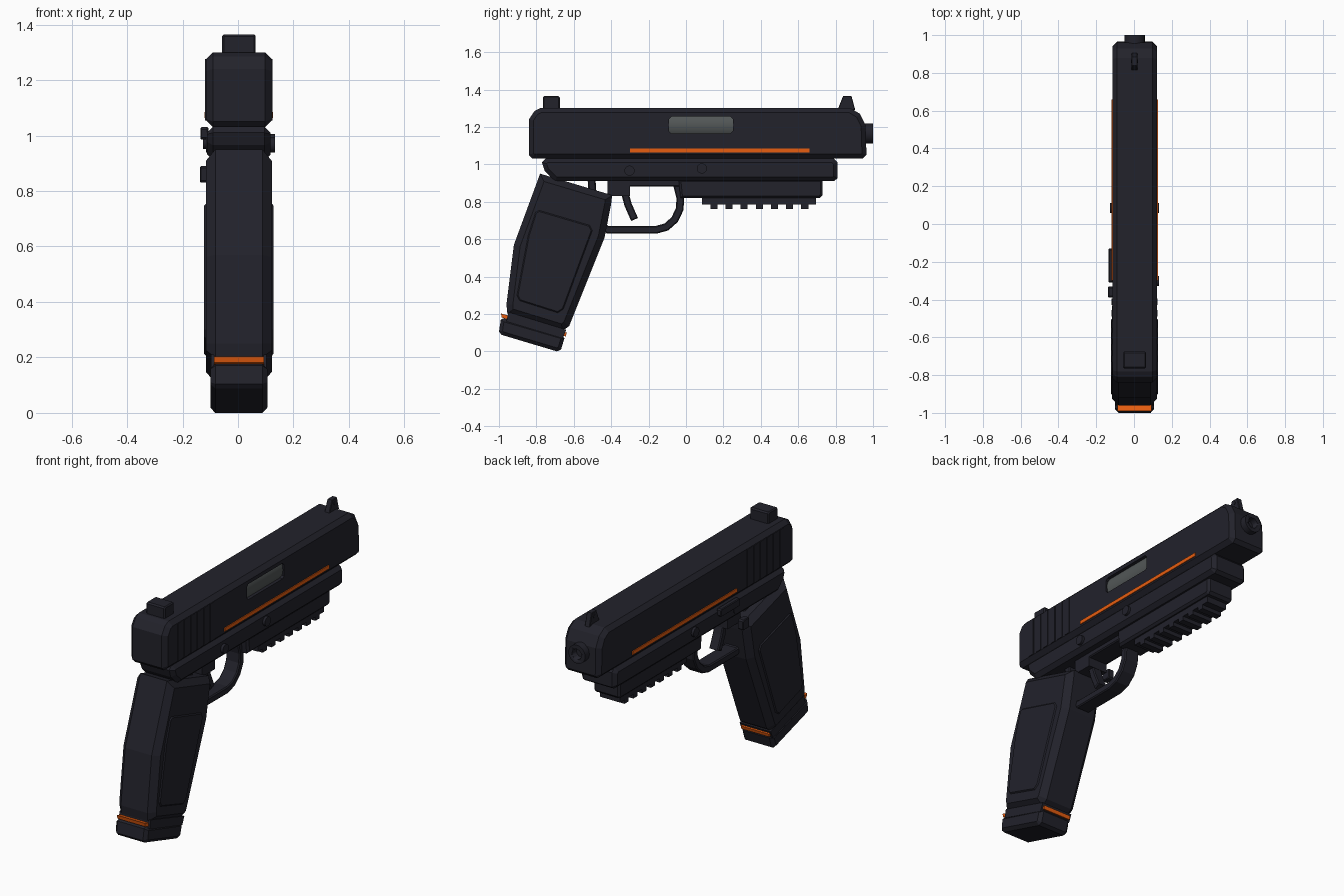
import bpy, bmesh, math
from mathutils import Vector, Matrix

old = bpy.data.objects.get("Cube")
if old:
    bpy.data.objects.remove(old, do_unlink=True)

CX = 0.003  # centre plane of the body


def material(name, rgb, rough=0.6):
    m = bpy.data.materials.new(name)
    m.use_nodes = True
    m.diffuse_color = (*rgb, 1)
    bsdf = m.node_tree.nodes["Principled BSDF"]
    bsdf.inputs["Base Color"].default_value = (*rgb, 1)
    bsdf.inputs["Roughness"].default_value = rough
    return m


DARK = material("dark blue black", (0.016, 0.016, 0.024))
ORANGE = material("orange", (0.8, 0.11, 0.005))
STEEL = material("steel grey", (0.085, 0.095, 0.095))


def finish(name, bm, mat):
    bmesh.ops.recalc_face_normals(bm, faces=bm.faces)
    me = bpy.data.meshes.new(name)
    bm.to_mesh(me)
    bm.free()
    me.materials.append(mat)
    ob = bpy.data.objects.new(name, me)
    bpy.context.scene.collection.objects.link(ob)
    return ob


def prism(name, outline, half, rim=0.0, mat=DARK, x=CX):
    """Side outline (y, z) extruded across x, with chamfered rims."""
    bm = bmesh.new()
    face = bm.faces.new([bm.verts.new((x - half, y, z)) for y, z in outline])
    ext = bmesh.ops.extrude_face_region(bm, geom=[face])
    moved = [g for g in ext["geom"] if isinstance(g, bmesh.types.BMVert)]
    bmesh.ops.translate(bm, vec=(2 * half, 0, 0), verts=moved)
    if rim:
        edges = [e for e in bm.edges if abs(e.verts[0].co.x - e.verts[1].co.x) < 1e-5]
        bmesh.ops.bevel(bm, geom=edges, offset=rim, segments=1, affect='EDGES')
    return finish(name, bm, mat)


def block(y0, y1, z0, z1, c=0.0):
    """Rectangle outline with cut corners."""
    if not c:
        return [(y0, z0), (y1, z0), (y1, z1), (y0, z1)]
    return [(y0 + c, z0), (y1 - c, z0), (y1, z0 + c), (y1, z1 - c),
            (y1 - c, z1), (y0 + c, z1), (y0, z1 - c), (y0, z0 + c)]


def band(path, width):
    """Outline of a strip of constant width along a path."""
    pts = [Vector(p) for p in path]
    left, right = [], []
    for i, p in enumerate(pts):
        d = (pts[min(i + 1, len(pts) - 1)] - pts[max(i - 1, 0)]).normalized()
        n = Vector((-d.y, d.x)) * width / 2
        left.append(tuple(p + n))
        right.append(tuple(p - n))
    return left + right[::-1]


def pin(name, x0, x1, y, z, r, mat=DARK, along_y=None):
    """Cylinder across x, or along y when a y range is given."""
    bm = bmesh.new()
    a, b = along_y or (x0, x1)
    bmesh.ops.create_cone(bm, cap_ends=True, segments=24, radius1=r, radius2=r, depth=b - a)
    if along_y:
        rot, mid = Matrix.Rotation(math.pi / 2, 4, 'X'), Vector((x0, (a + b) / 2, z))
    else:
        rot, mid = Matrix.Rotation(math.pi / 2, 4, 'Y'), Vector(((a + b) / 2, y, z))
    bmesh.ops.transform(bm, matrix=Matrix.Translation(mid) @ rot, verts=bm.verts)
    ob = finish(name, bm, mat)
    smooth(ob)
    return ob


def select(ob):
    bpy.ops.object.select_all(action='DESELECT')
    ob.select_set(True)
    bpy.context.view_layer.objects.active = ob


def smooth(ob):
    select(ob)
    bpy.ops.object.shade_smooth_by_angle(angle=math.radians(35))


def cut(ob, cutter):
    select(ob)
    mod = ob.modifiers.new("cut", 'BOOLEAN')
    mod.operation = 'DIFFERENCE'
    mod.solver = 'EXACT'
    mod.object = cutter
    bpy.ops.object.modifier_apply(modifier=mod.name)
    bpy.data.objects.remove(cutter, do_unlink=True)


# Slide with a recessed port on one side
slide = prism("slide", [(-0.84, 1.05), (-0.82, 1.03), (0.945, 1.03), (0.965, 1.05),
                        (0.96, 1.21), (0.93, 1.27), (0.88, 1.3), (-0.78, 1.3),
                        (-0.81, 1.285), (-0.84, 1.24)], 0.118, 0.024)
cut(slide, prism("port_cutter", block(-0.09, 0.25, 1.165, 1.255, 0.012), 0.03, x=0.12))
pin("chamber", 0.024, 0, 0, 1.21, 0.09, STEEL, along_y=(-0.1, 0.26))

# Muzzle with an open bore
muzzle = pin("muzzle", CX, 0, 0, 1.165, 0.054, along_y=(0.9, 1.0))
cut(muzzle, pin("bore_cutter", CX, 0, 0, 1.165, 0.03, along_y=(0.93, 1.1)))

# Rear grip ribs and accent stripes on both flanks of the slide
for side, label in ((-1, "right"), (1, "left")):
    flank = CX + side * 0.119
    for i in range(6):
        y = -0.73 + i * 0.06
        prism(f"slide_rib_{label}_{i}", block(y, y + 0.035, 1.055, 1.275), 0.003, x=flank)
    prism(f"accent_stripe_{label}", block(-0.3, 0.66, 1.064, 1.085), 0.004, 0, ORANGE, flank)

# Sights
prism("rear_sight", block(-0.765, -0.675, 1.29, 1.365, 0.008), 0.06, 0.006)
prism("front_sight", [(0.81, 1.29), (0.905, 1.29), (0.885, 1.365), (0.84, 1.365)], 0.016, 0.003)
pin("front_sight_pin", CX - 0.019, CX + 0.019, 0.862, 1.34, 0.01)

# Frame, dust cover and accessory rail
prism("frame", [(-0.77, 1.01), (-0.755, 0.965), (-0.7, 0.91), (0.79, 0.91), (0.81, 0.925),
                (0.81, 1.01), (0.79, 1.032), (-0.75, 1.032)], 0.115, 0.022)
prism("dust_cover", [(-0.04, 0.92), (-0.03, 0.82), (0.715, 0.82), (0.73, 0.835),
                     (0.73, 0.92)], 0.085, 0.012)
prism("rail", block(0.085, 0.695, 0.785, 0.83), 0.065)
for i in range(7):
    y = 0.13 + i * 0.081
    prism(f"rail_tooth_{i}", block(y, y + 0.038, 0.762, 0.79), 0.065)

# Trigger group
prism("trigger_housing", block(-0.42, -0.02, 0.882, 0.92), 0.06, 0.006)
guard = [(-0.505, 0.92), (-0.5, 0.85), (-0.47, 0.7), (-0.42, 0.65), (-0.16, 0.65),
         (-0.105, 0.665), (-0.06, 0.705), (-0.034, 0.76), (-0.03, 0.82), (-0.05, 0.9)]
prism("trigger_guard", band(guard, 0.042), 0.045, 0.006)
prism("trigger", band([(-0.325, 0.9), (-0.325, 0.84), (-0.31, 0.785), (-0.275, 0.705)], 0.04),
      0.03, 0.006)

# Grip and raised side panels
prism("grip", [(-0.78, 0.95), (-0.395, 0.835), (-0.4, 0.79), (-0.435, 0.61), (-0.625, 0.135),
               (-0.66, 0.11), (-0.955, 0.2), (-0.96, 0.25), (-0.92, 0.57)], 0.119, 0.034)
prism("grip_panels", [(-0.785, 0.755), (-0.515, 0.675), (-0.5, 0.645), (-0.655, 0.225),
                      (-0.685, 0.205), (-0.89, 0.27), (-0.905, 0.3), (-0.845, 0.62),
                      (-0.805, 0.745)], 0.125, 0.007)

# Magazine base with a coloured band
prism("magazine_neck", [(-0.95, 0.21), (-0.64, 0.115), (-0.66, 0.07), (-0.96, 0.16)], 0.1)
prism("magazine_band", [(-0.99, 0.203), (-0.637, 0.1), (-0.643, 0.08), (-0.985, 0.181)],
      0.09, 0, ORANGE)
prism("magazine_base", [(-0.975, 0.177), (-0.66, 0.085), (-0.65, 0.07), (-0.668, 0.01),
                        (-0.69, 0.0), (-0.985, 0.088), (-1.0, 0.105), (-0.99, 0.17)],
      0.103, 0.018)

# Controls and cross pins
prism("slide_stop", block(-0.31, -0.13, 0.985, 1.03, 0.008), 0.014, 0.004, x=-0.121)
prism("magazine_release", block(-0.39, -0.33, 0.83, 0.89, 0.008), 0.018, 0.004, x=-0.119)
prism("release_boss", block(-0.42, -0.3, 0.83, 0.92), 0.06)
pin("front_pin", CX - 0.13, CX + 0.13, 0.085, 0.978, 0.027)
pin("rear_pin", CX - 0.118, CX + 0.13, -0.302, 0.966, 0.027)
